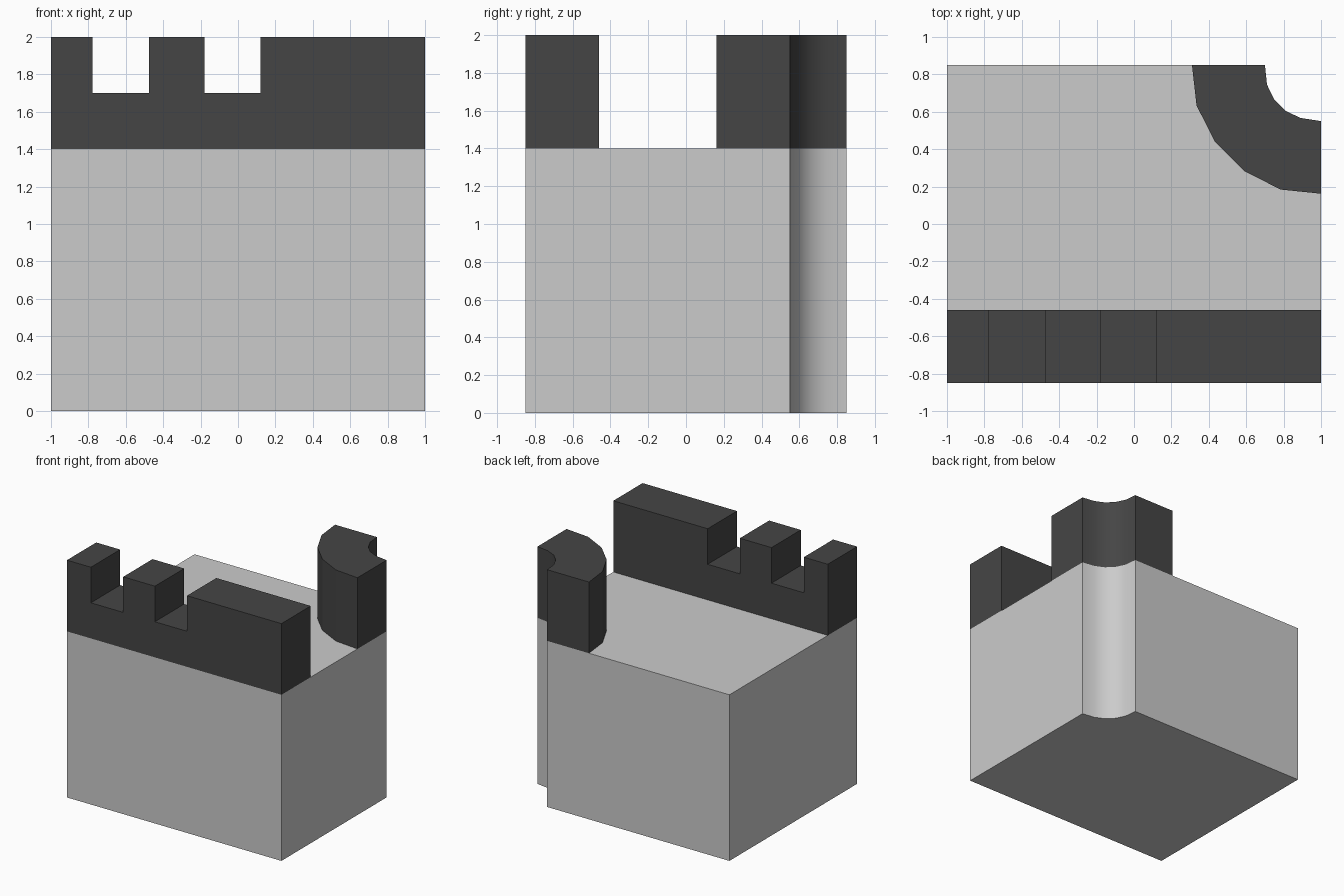
import bpy, bmesh
from math import radians, cos, sin
from mathutils import Vector

if "Cube" in bpy.data.objects:
    bpy.data.objects.remove(bpy.data.objects["Cube"])

CX, CY = 1.0, 0.85  # centre of the coved corner

dark = bpy.data.materials.new("dark_grey")
dark.diffuse_color = (0.06, 0.06, 0.06, 1)
dark.use_nodes = True
dark.node_tree.nodes["Principled BSDF"].inputs["Base Color"].default_value = dark.diffuse_color


def arc(r, angles):
    """Quarter arc around the coved corner, from the back edge to the right edge."""
    return [(CX - r * cos(radians(a)), CY - r * sin(radians(a))) for a in angles]


def extrude(name, outline, offset, to3d, mat=None, smooth=None):
    """Extrude a 2D outline; 'smooth' picks the side faces that are shaded smooth."""
    bm = bmesh.new()
    face = bm.faces.new([bm.verts.new(to3d(*p)) for p in outline])
    res = bmesh.ops.extrude_face_region(bm, geom=[face], use_keep_orig=True)
    verts = [g for g in res["geom"] if isinstance(g, bmesh.types.BMVert)]
    bmesh.ops.translate(bm, verts=verts, vec=Vector(offset))
    bmesh.ops.recalc_face_normals(bm, faces=bm.faces)
    if smooth:
        for f in bm.faces:
            f.smooth = smooth(f)
        for e in bm.edges:
            e.smooth = e.calc_face_angle(0) < radians(30)
    me = bpy.data.meshes.new(name)
    bm.to_mesh(me)
    bm.free()
    ob = bpy.data.objects.new(name, me)
    bpy.context.collection.objects.link(ob)
    if mat:
        me.materials.append(mat)
    return ob


def in_cove(f):
    return abs(f.normal.z) < 0.5 and all(
        (v.co.xy - Vector((CX, CY))).length < 0.33 for v in f.verts)


# Inner cove arc and outer wall arc
cove = [(0.70, 0.85), (0.711, 0.745), (0.75, 0.665),
        (0.81, 0.605), (0.89, 0.567), (1.0, 0.55)]
outer = arc(0.69, [0]) + arc(0.70, [18, 36, 54, 72]) + arc(0.688, [90])

# Solid block with coved back right corner
extrude("base_block", [(-1, -0.85), (1, -0.85)] + cove[::-1] + [(-1, 0.85)],
        (0, 0, 1.4), lambda x, y: (x, y, 0), smooth=in_cove)

# Curved wall around the cove
extrude("corner_wall", outer + cove[::-1], (0, 0, 0.6),
        lambda x, y: (x, y, 1.4), dark, in_cove)

# Front parapet with two notches
profile = [(-1, 1.4), (1, 1.4), (1, 2)]
for right, left in ((0.12, -0.18), (-0.475, -0.777)):
    profile += [(right, 2), (right, 1.7), (left, 1.7), (left, 2)]
profile.append((-1, 2))
extrude("front_parapet", profile, (0, 0.39, 0),
        lambda x, z: (x, -0.85, z), dark)
